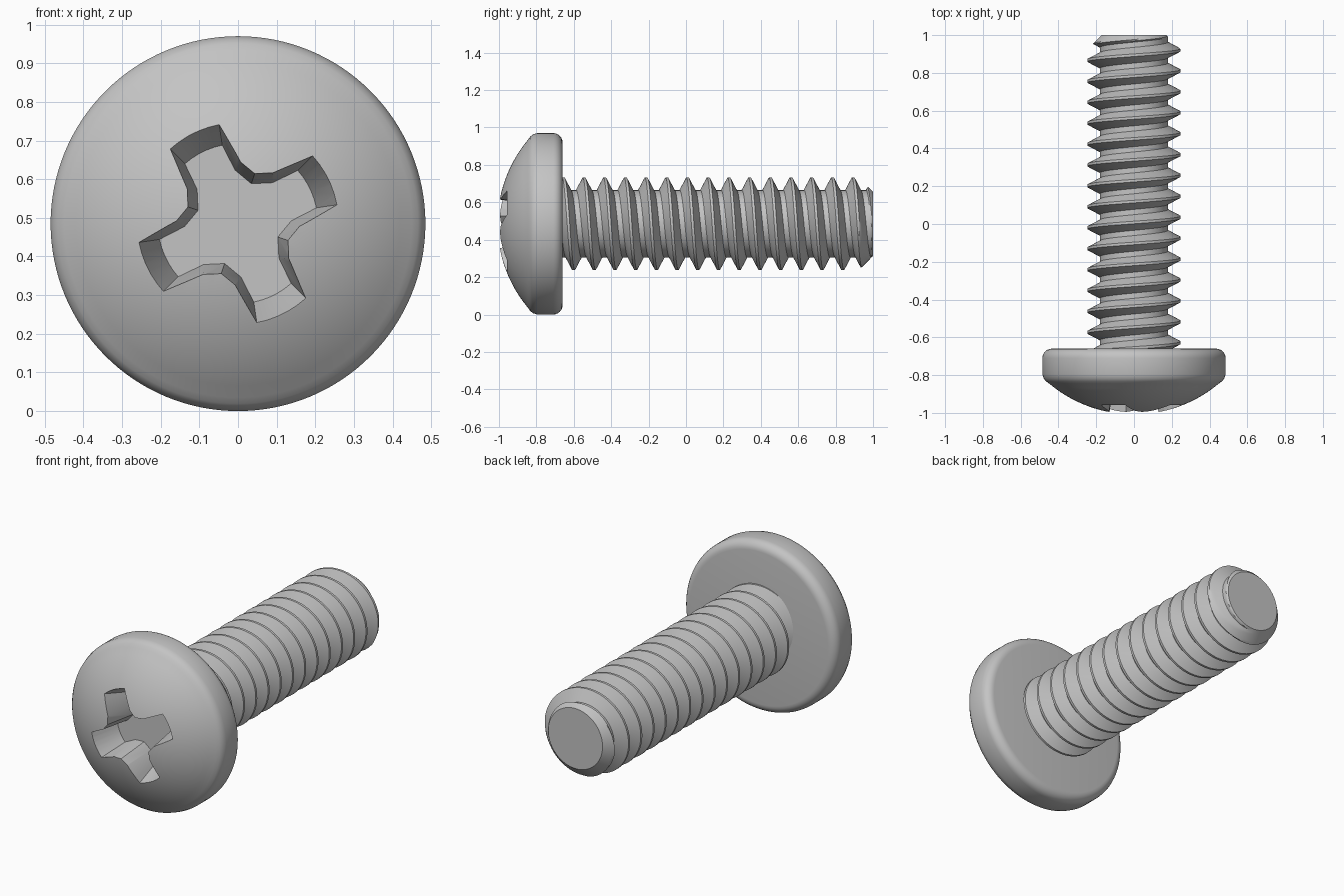
import bpy, bmesh, math
from mathutils import Vector

if "Cube" in bpy.data.objects:
    bpy.data.objects.remove(bpy.data.objects["Cube"])

CZ = 0.485                      # height of the screw axis (runs along y)
steel = bpy.data.materials.new("grey_steel")
steel.diffuse_color = (0.55, 0.55, 0.55, 1)
steel.use_nodes = True
steel.node_tree.nodes["Principled BSDF"].inputs["Base Color"].default_value = steel.diffuse_color


def make_object(name, bm):
    bmesh.ops.recalc_face_normals(bm, faces=bm.faces[:])
    mesh = bpy.data.meshes.new(name)
    bm.to_mesh(mesh)
    bm.free()
    ob = bpy.data.objects.new(name, mesh)
    bpy.context.collection.objects.link(ob)
    mesh.materials.append(steel)
    return ob


def activate(ob):
    bpy.ops.object.select_all(action='DESELECT')
    ob.select_set(True)
    bpy.context.view_layer.objects.active = ob


def around(r, y, t):
    return Vector((r * math.sin(t), y, CZ + r * math.cos(t)))


def loft(rings):
    """Closed solid through a list of equal-length point rings."""
    bm = bmesh.new()
    vs = [[bm.verts.new(p) for p in ring] for ring in rings]
    n = len(vs[0])
    for a, b in zip(vs, vs[1:]):
        for i in range(n):
            j = (i + 1) % n
            bm.faces.new((a[i], a[j], b[j], b[i]))
    bm.faces.new(vs[0])
    bm.faces.new(vs[-1])
    return bm


# Head: domed pan profile (radius, y) revolved about the axis
R, APEX = 0.70, -1.008
profile = [(r, APEX + R - math.sqrt(R * R - r * r))
           for r in [0.02 + 0.43 * i / 14 for i in range(15)]]
profile += [(0.466, -0.833), (0.478, -0.818), (0.485, -0.795)]
for i in range(7):              # rounded rear edge
    a = math.pi / 2 * i / 6
    profile.append((0.435 + 0.05 * math.cos(a), -0.71 + 0.05 * math.sin(a)))
SEG = 128
head = make_object("screw_head", loft(
    [[around(r, y, 2 * math.pi * i / SEG) for i in range(SEG)] for r, y in profile]))


# Cross recess: tapered four-wing cutter
def cross(tip, half_tip, root, half_root, corner):
    pts = []
    a = math.asin(half_tip / tip)
    for k in range(4):
        wing = [(root, -half_root)]
        wing += [(tip * math.cos(a * s), tip * math.sin(a * s))
                 for s in (-1, -0.6, -0.2, 0.2, 0.6, 1)]
        wing += [(root, half_root), (corner, corner)]
        t = math.radians(26.5 + 90 * k)
        pts += [(u * math.cos(t) - v * math.sin(t),
                 u * math.sin(t) + v * math.cos(t)) for u, v in wing]
    return pts


rim = cross(0.265, 0.072, 0.138, 0.075, 0.094)
floor = cross(0.207, 0.054, 0.127, 0.055, 0.077)
Y_RIM, Y_FLOOR = -0.97, -0.80


def recess_ring(y):
    s = (y - Y_FLOOR) / (Y_RIM - Y_FLOOR)
    return [Vector((f[0] + (r[0] - f[0]) * s, y, CZ + f[1] + (r[1] - f[1]) * s))
            for f, r in zip(floor, rim)]


cutter = make_object("recess_cutter", loft([recess_ring(-1.08), recess_ring(Y_FLOOR)]))
cutter.hide_render = True
mod = head.modifiers.new("recess", 'BOOLEAN')
mod.operation = 'DIFFERENCE'
mod.solver = 'EXACT'
mod.object = cutter
activate(head)
bpy.ops.object.modifier_apply(modifier=mod.name)
bpy.data.objects.remove(cutter, do_unlink=True)

# Shaft: right-handed helical thread with a chamfered tip
PITCH, N, K, TURNS = 0.1107, 72, 16, 19
Y0 = 0.008 - 8 * PITCH
CREST, ROOT = 0.247, 0.18


def thread_radius(k, y):
    d = min(k, K - k)                       # steps away from the crest
    s = min(max((d - 1) / 5, 0), 1)
    return min(CREST + (ROOT - CREST) * s, 0.172 + (1 - y))


bm = bmesh.new()
rows = []
for n in range(N * TURNS + 1):
    row = []
    for k in range(K):
        y = Y0 + PITCH * (n / N + k / K)
        row.append(bm.verts.new(around(thread_radius(k, y), y, 2 * math.pi * n / N)))
    rows.append(row)
for n in range(N * TURNS):
    a, b = rows[n], rows[n + 1]
    for k in range(K - 1):
        bm.faces.new((a[k], b[k], b[k + 1], a[k + 1]))
    if n + 1 + N <= N * TURNS:              # join to the next turn
        bm.faces.new((a[-1], b[-1], rows[n + 1 + N][0], rows[n + N][0]))
# trim both ends flat and cap them
for y, side in ((-0.68, -1), (1.0, 1)):
    bmesh.ops.bisect_plane(bm, geom=bm.verts[:] + bm.edges[:] + bm.faces[:], dist=1e-6,
                           plane_co=(0, y, CZ), plane_no=(0, side, 0), clear_outer=True)
bmesh.ops.holes_fill(bm, edges=[e for e in bm.edges if e.is_boundary], sides=0)
shaft = make_object("threaded_shaft", bm)

for ob in (head, shaft):
    activate(ob)
    bpy.ops.object.shade_smooth_by_angle(angle=math.radians(30))
